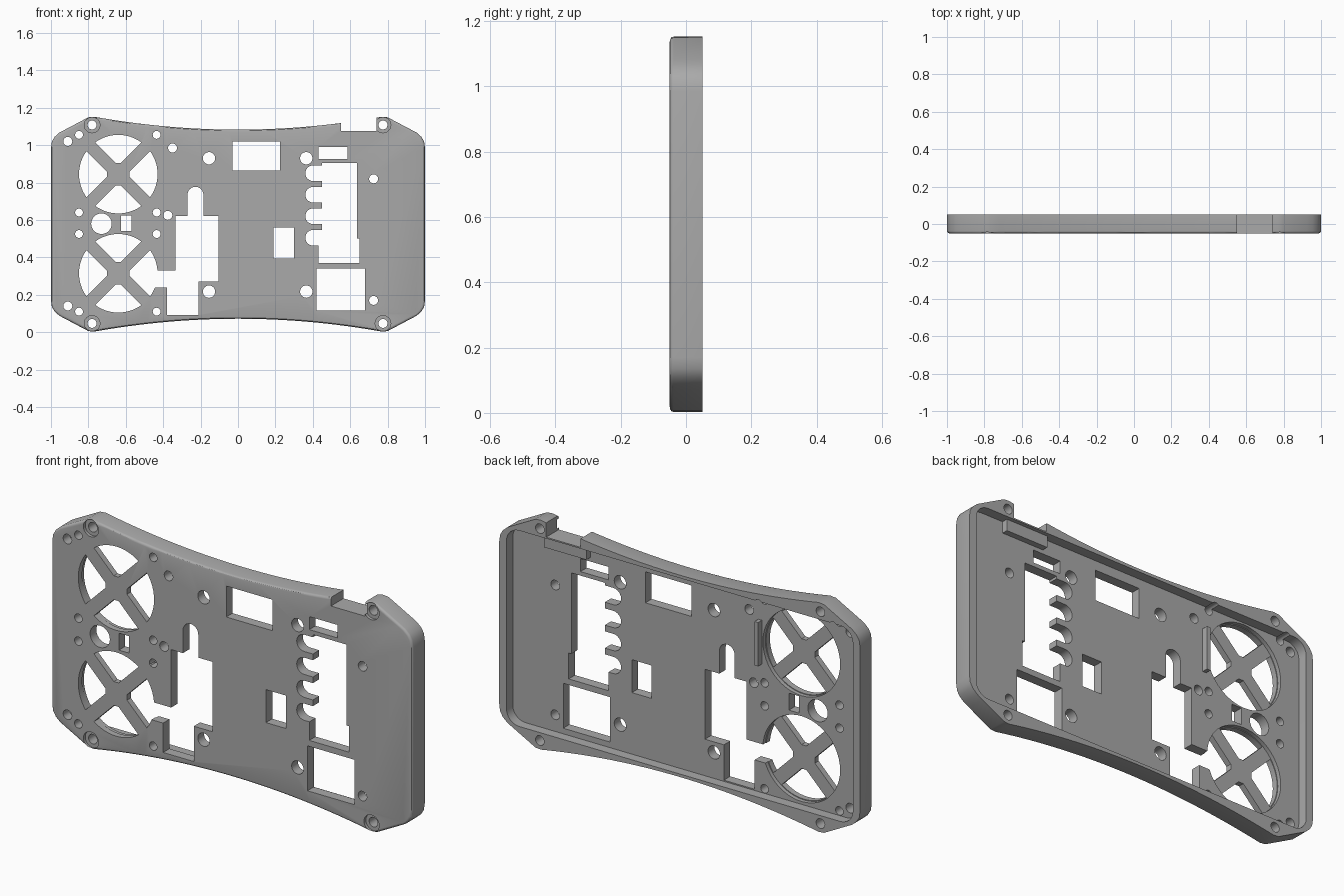
import bpy, bmesh
from math import sin, cos, pi, asin, sqrt

cube = bpy.data.objects.get("Cube")
if cube:
    bpy.data.objects.remove(cube, do_unlink=True)

MID = 0.5775             # height of the horizontal symmetry line
FRONT, BACK = -0.05, 0.05
FLOOR = 0.0              # back surface of the front plate

grey = bpy.data.materials.new("plain grey")
grey.use_nodes = True
tone = (0.4, 0.4, 0.4, 1)
grey.diffuse_color = tone
grey.node_tree.nodes["Principled BSDF"].inputs["Base Color"].default_value = tone


def prism(name, pts, y0, y1, bevel=0):
    """Extrude an (x, z) outline from y0 to y1, optionally rounding the y0 rim."""
    bm = bmesh.new()
    face = bm.faces.new([bm.verts.new((x, y0, z)) for x, z in pts])
    bmesh.ops.recalc_face_normals(bm, faces=bm.faces)
    ext = bmesh.ops.extrude_face_region(bm, geom=[face], use_keep_orig=True)
    moved = [g for g in ext["geom"] if isinstance(g, bmesh.types.BMVert)]
    bmesh.ops.translate(bm, verts=moved, vec=(0, y1 - y0, 0))
    bmesh.ops.recalc_face_normals(bm, faces=bm.faces)
    if bevel:
        rim = [e for e in bm.edges if all(abs(v.co.y - y0) < 1e-5 for v in e.verts)]
        bmesh.ops.bevel(bm, geom=rim, offset=bevel, segments=3, profile=0.5, affect='EDGES')
    me = bpy.data.meshes.new(name)
    bm.to_mesh(me)
    bm.free()
    me.materials.append(grey)
    ob = bpy.data.objects.new(name, me)
    bpy.context.collection.objects.link(ob)
    return ob


def arc(cx, cz, r, a0, a1, n):
    return [(cx + r * cos(a0 + (a1 - a0) * i / n), cz + r * sin(a0 + (a1 - a0) * i / n))
            for i in range(n + 1)]


def circle(cx, cz, r, n=24):
    return arc(cx, cz, r, 0, 2 * pi, n)[:-1]


def rect(x0, x1, z0, z1):
    return [(x0, z0), (x1, z0), (x1, z1), (x0, z1)]


def rounded(x0, x1, z0, z1, r):
    return (arc(x1 - r, z1 - r, r, 0, pi / 2, 6) + arc(x0 + r, z1 - r, r, pi / 2, pi, 6)
            + arc(x0 + r, z0 + r, r, pi, 1.5 * pi, 6) + arc(x1 - r, z0 + r, r, 1.5 * pi, 2 * pi, 6))


def combine(ob, pts, y0=-0.1, y1=0.1, op='DIFFERENCE'):
    tool = prism("cutter", pts, y0, y1)
    tool.hide_render = True
    mod = ob.modifiers.new("cut", 'BOOLEAN')
    mod.operation, mod.object, mod.solver = op, tool, 'EXACT'
    bpy.context.view_layer.objects.active = ob
    bpy.ops.object.modifier_apply(modifier=mod.name)
    bpy.data.objects.remove(tool, do_unlink=True)


# Shell outline: waisted long edges, clipped and rounded corners
lower = [(-1, 0.17), (-0.995, 0.135), (-0.98, 0.11), (-0.955, 0.088), (-0.925, 0.072), (-0.8, 0.006)]
waist = [(-0.77 + 1.54 * i / 32, 0) for i in range(33)]
waist = [(x, 0.003 + 0.069 * (1 - abs(x / 0.77) ** 2)) for x, _ in waist]
bottom = lower + waist + [(-x, z) for x, z in reversed(lower)]
outline = bottom + [(x, 2 * MID - z) for x, z in reversed(bottom)]
shell = prism("shell_panel", outline, FRONT, BACK, bevel=0.012)

# Rear pocket leaving a raised rim
combine(shell, rounded(-0.96, 0.96, 0.087, 1.068, 0.07), FLOOR, 0.1)

# Ribs behind the plate
combine(shell, rect(0.53, 0.765, 1.01, 1.1), FLOOR - 0.01, 0.03, 'UNION')
combine(shell, rect(-0.42, -0.4, 0.73, 0.95), FLOOR - 0.01, 0.03, 'UNION')

# Connector notch in the top edge
combine(shell, rect(0.55, 0.74, 1.075, 1.3))

# Round vents with diagonal spokes, thinned from behind
R, HALF, HUB = 0.21, 0.033, 0.06
gap = asin(HALF / R)
for cz in (0.845, 0.315):
    combine(shell, circle(-0.64, cz, 0.214, 48), FLOOR - 0.02, 0.04)
    tip = HUB - HALF * sqrt(2)
    wedge = arc(0, 0, R, -pi / 4 + gap, pi / 4 - gap, 12) + [(HUB, tip), (HUB, -tip)]
    for k in range(4):
        c, s = cos(k * pi / 2), sin(k * pi / 2)
        combine(shell, [(-0.64 + x * c - z * s, cz + x * s + z * c) for x, z in wedge])

# Large stepped slot with an arched top
combine(shell, [(-0.335, 0.62), (-0.27, 0.62)] + arc(-0.2275, 0.735, 0.0425, pi, 0, 12)
        + [(-0.185, 0.62), (-0.105, 0.62), (-0.105, 0.27), (-0.21, 0.27), (-0.21, 0.093),
           (-0.38, 0.093), (-0.38, 0.24), (-0.455, 0.24), (-0.455, 0.33), (-0.335, 0.33)])

# Terminal slot with scalloped side
combine(shell, [(0.45, 0.905), (0.45, 0.465), (0.43, 0.465), (0.43, 0.37), (0.65, 0.37),
                (0.65, 0.5), (0.635, 0.5), (0.635, 0.905)])
for i in range(4):
    cz = 0.85 - 0.115 * i
    combine(shell, arc(0.402, cz, 0.042, pi / 2, 1.5 * pi, 12)
            + [(0.47, cz - 0.042), (0.47, cz + 0.042)])

# Rectangular windows
for box in ((-0.03, 0.225, 0.865, 1.02), (0.19, 0.3, 0.395, 0.56), (0.42, 0.68, 0.115, 0.34),
            (0.43, 0.585, 0.925, 0.99), (-0.625, -0.57, 0.54, 0.625)):
    combine(shell, rect(*box))

# Round holes
holes = {
    0.055: [(-0.73, 0.58)],
    0.033: [(x, z) for x in (-0.155, 0.365) for z in (0.93, 0.217)],
    0.024: [(0.725, 0.82), (0.725, 0.17), (-0.35, 0.985), (-0.375, 0.625),
            (-0.91, 1.02), (-0.91, 0.14)],
    0.021: [(x, z) for x in (-0.85, -0.435) for z in (1.055, 0.64, 0.525, 0.11)],
}
for r, spots in holes.items():
    for x, z in spots:
        combine(shell, circle(x, z, r))

# Corner screw holes with shallow counterbores
for x in (-0.78, 0.775):
    for z in (0.047, 2 * MID - 0.047):
        combine(shell, circle(x, z, 0.042), -0.1, FRONT + 0.015)
        combine(shell, circle(x, z, 0.024))

bpy.ops.object.select_all(action='DESELECT')
shell.select_set(True)
bpy.context.view_layer.objects.active = shell
bpy.ops.object.shade_smooth_by_angle(angle=pi / 6)
